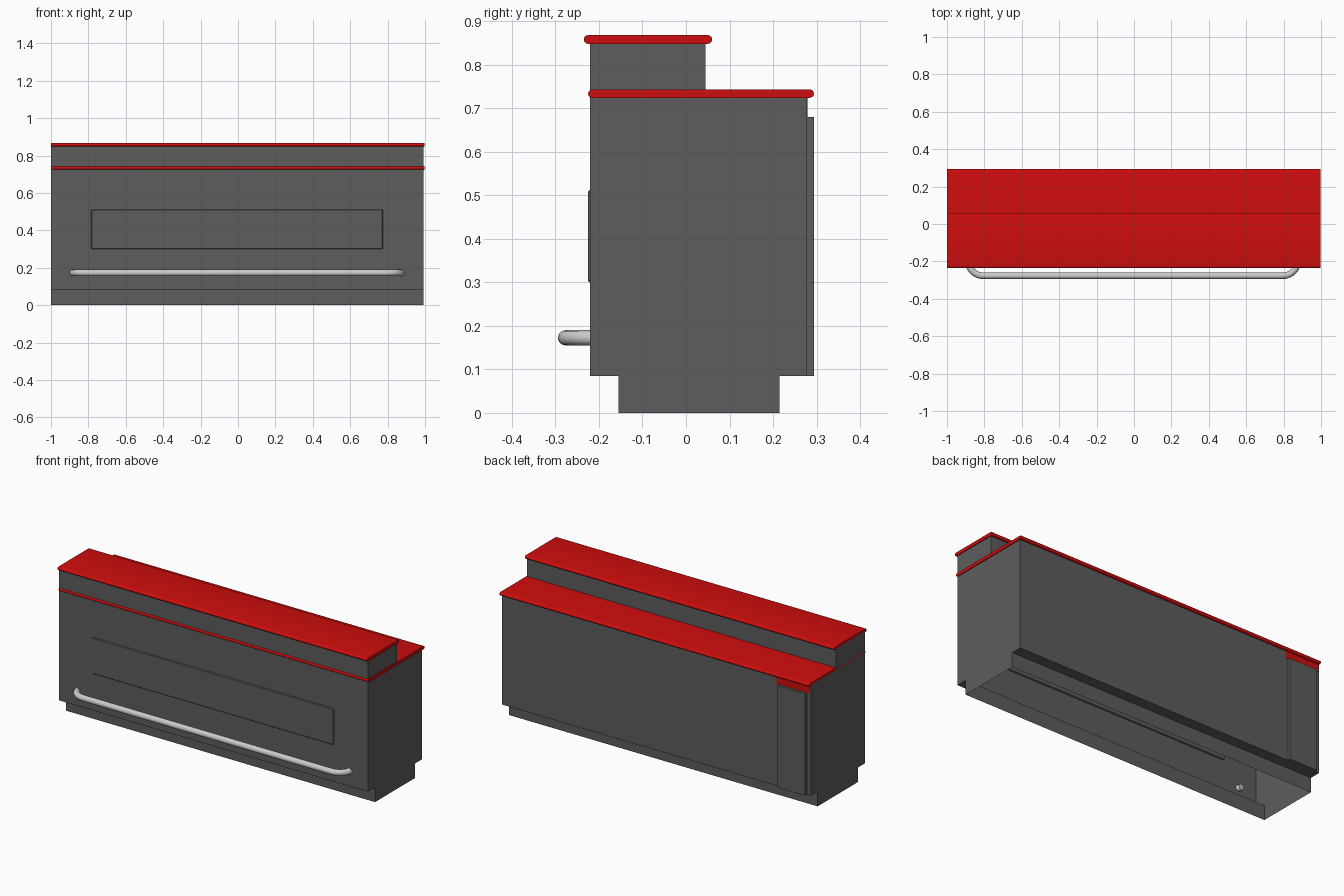
import bpy, bmesh, math

if "Cube" in bpy.data.objects:
    bpy.data.objects.remove(bpy.data.objects["Cube"])


def material(name, rgb):
    m = bpy.data.materials.new(name)
    m.diffuse_color = (*rgb, 1)
    m.use_nodes = True
    m.node_tree.nodes["Principled BSDF"].inputs["Base Color"].default_value = m.diffuse_color
    return m


DARK = material("dark_grey", (0.11, 0.11, 0.11))
RED = material("red", (0.62, 0.004, 0.004))
METAL = material("metal", (0.6, 0.6, 0.6))


def finish(name, bm, mat):
    bmesh.ops.recalc_face_normals(bm, faces=bm.faces)
    me = bpy.data.meshes.new(name)
    bm.to_mesh(me)
    bm.free()
    me.materials.append(mat)
    ob = bpy.data.objects.new(name, me)
    bpy.context.collection.objects.link(ob)
    return ob


def extrude_x(name, profile, x0, x1, mat, open_edges=(), caps=True):
    """Sweep a (y, z) profile along x, leaving out the listed profile edges."""
    bm = bmesh.new()
    a = [bm.verts.new((x0, y, z)) for y, z in profile]
    b = [bm.verts.new((x1, y, z)) for y, z in profile]
    n = len(profile)
    for i in range(n):
        if i not in open_edges:
            j = (i + 1) % n
            bm.faces.new((a[i], a[j], b[j], b[i]))
    if caps:
        bm.faces.new(a)
        bm.faces.new(b[::-1])
    return finish(name, bm, mat)


def rect(y0, y1, z0, z1):
    return [(y0, z0), (y1, z0), (y1, z1), (y0, z1)]


def smooth(ob, degrees=35):
    bpy.ops.object.select_all(action='DESELECT')
    ob.select_set(True)
    bpy.context.view_layer.objects.active = ob
    bpy.ops.object.shade_smooth_by_angle(angle=math.radians(degrees))


def slab(name, y0, y1, z0, z1):
    """Counter top with half-round front and back edges."""
    r, zc, n = (z1 - z0) / 2, (z0 + z1) / 2, 8
    prof = []
    for yc, start in ((y1 - r, -90), (y0 + r, 90)):
        for i in range(n + 1):
            t = math.radians(start + 180 * i / n)
            prof.append((yc + r * math.cos(t), zc + r * math.sin(t)))
    smooth(extrude_x(name, prof, -1, 0.998, RED))


# hollow cabinet with a recessed plinth, open underneath
extrude_x("cabinet", [(-.155, 0), (-.155, .085), (-.22, .085), (-.22, .73),
                      (.278, .73), (.278, .085), (.215, .085), (.215, 0)],
          -1, 0.993, DARK, open_edges=(3, 7))

# raised serving riser between the two tops
extrude_x("riser", rect(-.22, .045, .735, .855), -1, 0.993, DARK, open_edges=(0, 2))

# red counter tops
slab("lower_top", -.225, .294, .724, .743)
slab("upper_top", -.235, .06, .848, .868)

# raised front panel with chamfered rim
panel = extrude_x("front_panel", rect(-.225, -.213, .30, .512), -.785, .775, DARK)
bev = panel.modifiers.new("rim", 'BEVEL')
bev.width, bev.segments = .004, 1

# door on the back, near the left end, with the red strip above it
extrude_x("back_door", rect(.277, .294, .085, .68), -.975, -.795, DARK)
extrude_x("door_header", rect(.275, .2795, .68, .728), -.995, -.78, RED)

# foot rail: straight tube whose ends curve back into the front wall
half = [(.80 + .08 * math.cos(t), -.20 - .077 * math.sin(t))
        for t in (math.radians(90 * i / 8) for i in range(9))]
path = [(-x, y) for x, y in half] + half[::-1]
cu = bpy.data.curves.new("foot_rail", 'CURVE')
cu.dimensions = '3D'
cu.bevel_depth, cu.bevel_resolution, cu.use_fill_caps = .0175, 4, True
sp = cu.splines.new('POLY')
sp.points.add(len(path) - 1)
for p, (x, y) in zip(sp.points, path):
    p.co = (x - .005, y, .1725, 1)
rail = bpy.data.objects.new("foot_rail", cu)
bpy.context.collection.objects.link(rail)
cu.materials.append(METAL)
bpy.ops.object.select_all(action='DESELECT')
rail.select_set(True)
bpy.context.view_layer.objects.active = rail
bpy.ops.object.convert(target='MESH')
smooth(bpy.context.view_layer.objects.active)
